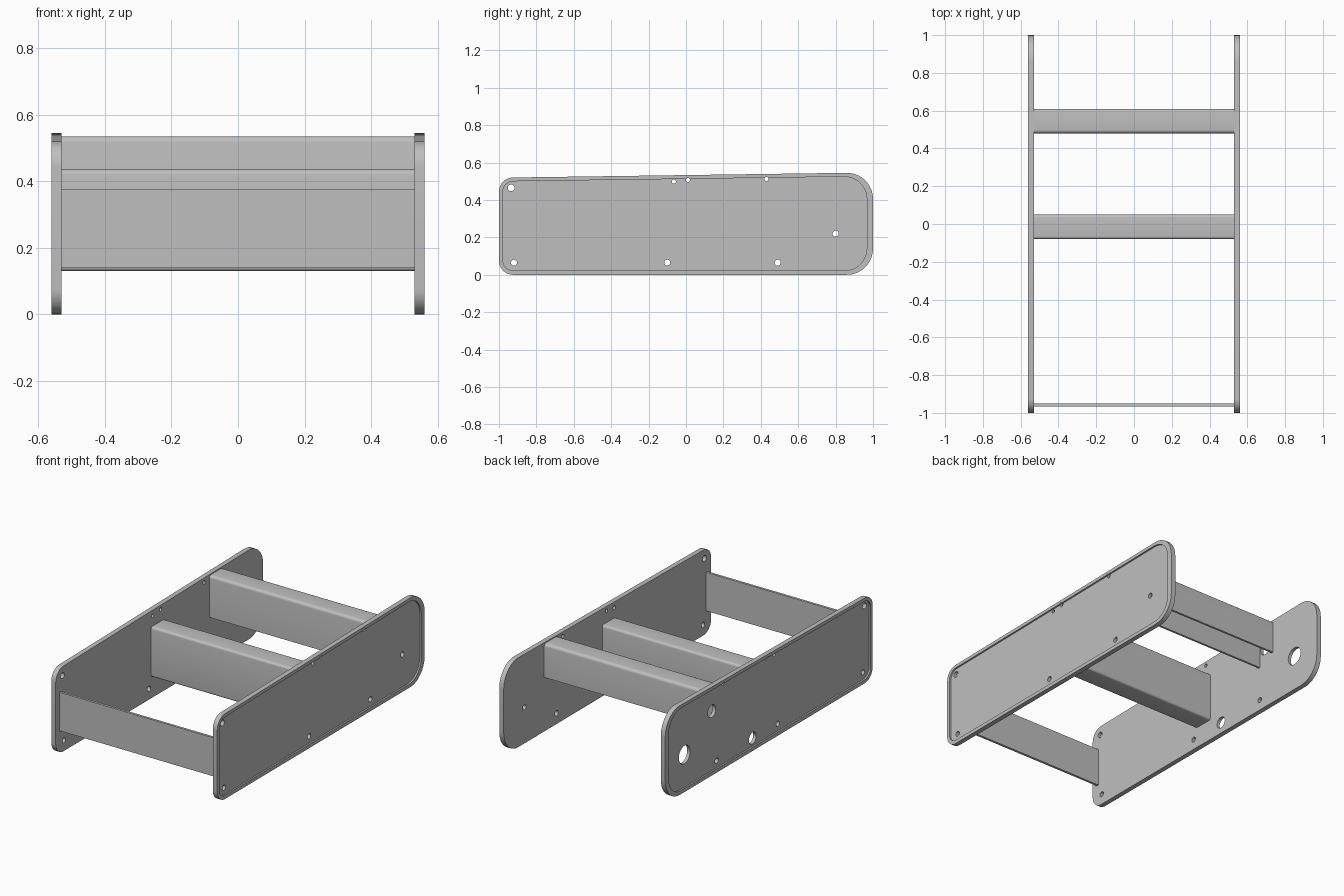
import bpy, bmesh, math
from mathutils import Vector

if "Cube" in bpy.data.objects:
    bpy.data.objects.remove(bpy.data.objects["Cube"])

grey = bpy.data.materials.new("metal_grey")
grey.diffuse_color = (0.52, 0.52, 0.52, 1)
grey.use_nodes = True
grey.node_tree.nodes["Principled BSDF"].inputs["Base Color"].default_value = grey.diffuse_color


def rounded(corners, steps=10):
    """Closed (y, z) outline from corners (y, z, radius)."""
    out = []
    n = len(corners)
    for i, (y, z, r) in enumerate(corners):
        p = Vector((y, z))
        if r == 0:
            out.append(p)
            continue
        a = (Vector(corners[i - 1][:2]) - p).normalized()
        b = (Vector(corners[(i + 1) % n][:2]) - p).normalized()
        half = a.angle(b) / 2
        t = r / math.tan(half)
        c = p + (a + b).normalized() * (r / math.sin(half))
        va, vb = p + a * t - c, p + b * t - c
        total = va.angle(vb)
        for k in range(steps + 1):
            f = k / steps
            v = (va * math.sin((1 - f) * total) + vb * math.sin(f * total)) / math.sin(total)
            out.append(c + v)
    return out


def add_prism(bm, outline, x0, x1):
    """Extrude a (y, z) outline along x."""
    lo = [bm.verts.new((x0, p[0], p[1])) for p in outline]
    hi = [bm.verts.new((x1, p[0], p[1])) for p in outline]
    bm.faces.new(lo)
    bm.faces.new(hi[::-1])
    n = len(lo)
    for i in range(n):
        j = (i + 1) % n
        bm.faces.new((lo[i], hi[i], hi[j], lo[j]))


def make(name, outlines, x0, x1):
    bm = bmesh.new()
    for o in outlines:
        add_prism(bm, o, x0, x1)
    bmesh.ops.recalc_face_normals(bm, faces=bm.faces)
    me = bpy.data.meshes.new(name)
    bm.to_mesh(me)
    bm.free()
    me.materials.append(grey)
    ob = bpy.data.objects.new(name, me)
    bpy.context.collection.objects.link(ob)
    return ob


def cut(ob, cutter):
    """Subtract the cutter and discard it."""
    cutter.hide_render = True
    mod = ob.modifiers.new("cut", 'BOOLEAN')
    mod.operation = 'DIFFERENCE'
    mod.solver = 'EXACT'
    mod.object = cutter
    dg = bpy.context.evaluated_depsgraph_get()
    me = bpy.data.meshes.new_from_object(ob.evaluated_get(dg))
    ob.modifiers.clear()
    ob.data = me
    bpy.data.objects.remove(cutter)


def circle(y, z, r, n=24):
    return [(y + r * math.cos(2 * math.pi * k / n), z + r * math.sin(2 * math.pi * k / n))
            for k in range(n)]


# Side plates: tapered rounded outline, shallow outer recess, bolt holes
plate = rounded([(-1, 0, .075), (1, 0, .14), (1, .547, .14), (-1, .519, .075)])
recess = rounded([(-.98, .022, .058), (.967, .022, .12), (.967, .526, .12), (-.98, .499, .058)])
bolts = [(-.935, .465, .018), (-.92, .065, .016), (-.1, .065, .016), (.49, .065, .016),
         (-.065, .498, .011), (.01, .507, .011), (.43, .512, .011)]
extra = {"right": [(.8, .22, .016)],
         "left": [(.8, .22, .055), (.144, .07, .035), (.537, .385, .038)]}
for side, s in (("left", -1), ("right", 1)):
    ob = make(side + "_side_plate", [plate], s * .53, s * .56)
    cut(ob, make("recess_cutter", [recess], s * .55, s * .6))
    cut(ob, make("hole_cutter", [circle(*h) for h in bolts + extra[side]], s * .5, s * .65))

# Front cross panel
make("front_panel", [[(-.965, .14), (-.95, .14), (-.95, .375), (-.965, .375)]], -.53, .53)

# Middle box beam
make("middle_beam", [rounded([(-.08, .13, .012), (.05, .13, .012),
                              (.05, .435, .015), (-.08, .435, .015)], 5)], -.53, .53)

# Rear folded channel, open below, with a longer front wall
make("rear_channel", [rounded([(.48, .28, 0), (.48, .535, .018), (.61, .535, .018), (.61, .33, 0),
                               (.597, .33, 0), (.597, .522, .005), (.493, .522, .005),
                               (.493, .28, 0)], 5)], -.53, .53)

# Smooth the rounded edges
for ob in bpy.context.scene.objects:
    ob.select_set(True)
    bpy.context.view_layer.objects.active = ob
bpy.ops.object.shade_smooth_by_angle(angle=math.radians(30))
